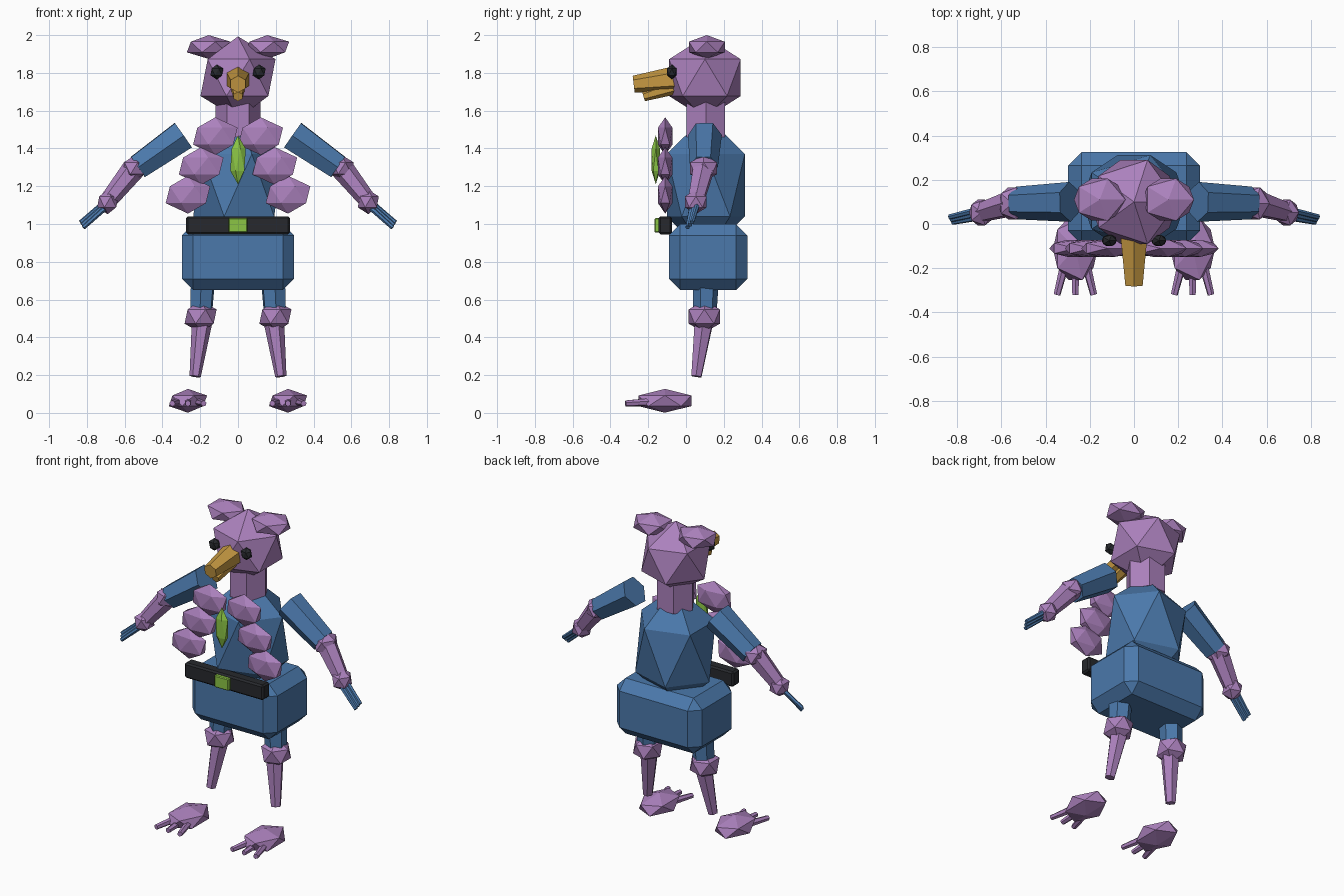
import bpy, bmesh, math
from mathutils import Vector, Matrix

cube = bpy.data.objects.get("Cube")
if cube:
    bpy.data.objects.remove(cube, do_unlink=True)


def material(name, rgb):
    m = bpy.data.materials.new(name)
    m.use_nodes = True
    m.diffuse_color = (*rgb, 1)
    m.node_tree.nodes["Principled BSDF"].inputs["Base Color"].default_value = (*rgb, 1)
    return m


PURPLE = material("purple feathers", (0.41, 0.22, 0.51))
BLUE = material("blue cloth", (0.07, 0.19, 0.41))
GOLD = material("golden beak", (0.57, 0.32, 0.055))
GREEN = material("bright green", (0.26, 0.56, 0.06))
BLACK = material("near black", (0.02, 0.022, 0.026))


def finish(name, bm, mat):
    mesh = bpy.data.meshes.new(name)
    bm.to_mesh(mesh)
    bm.free()
    mesh.materials.append(mat)
    ob = bpy.data.objects.new(name, mesh)
    bpy.context.collection.objects.link(ob)
    return ob


def ball(name, centre, radii, mat):
    """Faceted twenty-sided ball stretched along the axes."""
    bm = bmesh.new()
    m = Matrix.Translation(centre) @ Matrix.Diagonal((*radii, 1))
    bmesh.ops.create_icosphere(bm, subdivisions=1, radius=1, matrix=m)
    return finish(name, bm, mat)


def limb(name, a, b, ra, rb, mat, spin=0):
    """Tapered six-sided rod from a to b."""
    a, b = Vector(a), Vector(b)
    d = b - a
    turn = Vector((0, 0, 1)).rotation_difference(d).to_matrix().to_4x4()
    m = Matrix.Translation((a + b) / 2) @ turn @ Matrix.Rotation(spin, 4, "Z")
    bm = bmesh.new()
    bmesh.ops.create_cone(bm, cap_ends=True, segments=6, radius1=ra, radius2=rb,
                          depth=d.length, matrix=m)
    return finish(name, bm, mat)


def box(name, centre, size, bevel, mat):
    bm = bmesh.new()
    m = Matrix.Translation(centre) @ Matrix.Diagonal((*size, 1))
    bmesh.ops.create_cube(bm, size=1, matrix=m)
    bmesh.ops.bevel(bm, geom=bm.edges[:], offset=bevel, segments=1,
                    profile=0.5, affect="EDGES")
    return finish(name, bm, mat)


# Trunk and head
box("hips", (0, 0.117, 0.825), (0.595, 0.415, 0.35), 0.06, BLUE)
ball("torso", (0, 0.105, 1.205), (0.265, 0.243, 0.37), BLUE)
limb("neck", (0, 0.105, 1.46), (0, 0.105, 1.66), 0.118, 0.118, PURPLE, math.pi / 2)
ball("head", (0, 0.1, 1.775), (0.222, 0.223, 0.218), PURPLE)

# Beak
limb("upper_beak", (0, -0.05, 1.767), (0, -0.277, 1.74), 0.07, 0.045, GOLD)
limb("lower_beak", (0, -0.05, 1.73), (0, -0.225, 1.675), 0.042, 0.026, GOLD)

# Belt and pendant
box("belt", (0, -0.11, 0.993), (0.55, 0.07, 0.096), 0.01, BLACK)
box("buckle", (0, -0.14, 0.993), (0.1, 0.055, 0.075), 0.005, GREEN)
ball("pendant", (0, -0.16, 1.34), (0.046, 0.026, 0.13), GREEN)

# Paired parts
for side, s in (("left", 1), ("right", -1)):
    def at(x, y, z):
        return (s * x, y, z)

    ball(side + "_ear", at(0.155, 0.11, 1.937), (0.13, 0.112, 0.063), PURPLE)
    ball(side + "_eye", at(0.112, -0.075, 1.805), (0.038, 0.03, 0.04), BLACK)

    # Ruff of flattened tufts
    for i, (x, z) in enumerate(((0.12, 1.465), (0.195, 1.307), (0.265, 1.155))):
        ball(f"{side}_ruff_{i + 1}", at(x, -0.11, z), (0.132, 0.045, 0.1), PURPLE)

    # Arm
    limb(side + "_upper_arm", at(0.29, 0.1, 1.47), at(0.53, 0.095, 1.302),
         0.09, 0.074, BLUE)
    ball(side + "_elbow", at(0.55, 0.093, 1.295), (0.07, 0.085, 0.07), PURPLE)
    limb(side + "_forearm", at(0.55, 0.093, 1.295), at(0.69, 0.052, 1.12),
         0.062, 0.046, PURPLE)
    ball(side + "_wrist", at(0.69, 0.052, 1.117), (0.062, 0.068, 0.065), PURPLE)
    for k in (-1, 0, 1):
        limb(f"{side}_finger_{k + 2}", at(0.71 + 0.008 * k, 0.045 + 0.016 * k, 1.095 + 0.01 * k),
             at(0.826 + 0.007 * k, 0.02 + 0.012 * k, 0.995 + 0.014 * k), 0.014, 0.012, BLUE)

    # Leg
    limb(side + "_thigh", at(0.185, 0.105, 0.72), at(0.195, 0.1, 0.52), 0.07, 0.062, BLUE)
    ball(side + "_knee", at(0.198, 0.097, 0.51), (0.095, 0.097, 0.085), PURPLE)
    limb(side + "_shin", at(0.188, 0.097, 0.5), at(0.227, 0.055, 0.193), 0.056, 0.03, PURPLE)

    # Foot with three toes
    ball(side + "_foot", at(0.265, -0.112, 0.064), (0.113, 0.165, 0.063), PURPLE)
    for k in (-1, 0, 1):
        limb(f"{side}_toe_{k + 2}", at(0.265 + 0.045 * k, -0.17, 0.058),
             at(0.265 + 0.083 * k, -0.32, 0.05), 0.022, 0.016, PURPLE)
